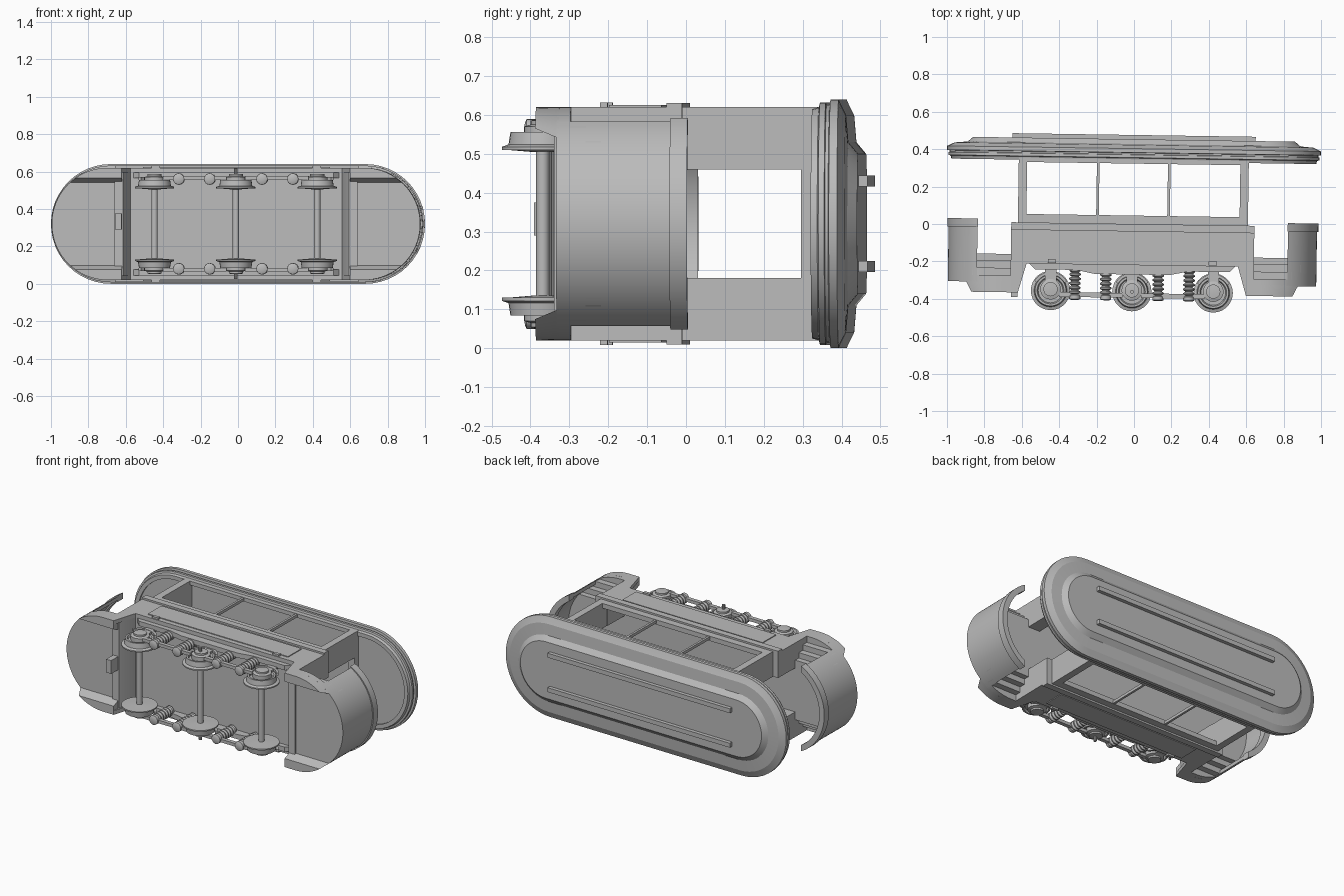
import bpy, bmesh, math
from mathutils import Matrix

if "Cube" in bpy.data.objects:
    bpy.data.objects.remove(bpy.data.objects["Cube"])

# The tram lies on its side: x = length, y = tram height, z = tram width (built around z = 0)
PLACE = Matrix.Translation((-0.006, 0, 0.32)) @ Matrix.Rotation(-0.015, 4, 'Z')
grey = bpy.data.materials.new("light_grey")
grey.diffuse_color = (0.5, 0.5, 0.5, 1)
grey.use_nodes = True
grey.node_tree.nodes["Principled BSDF"].inputs["Base Color"].default_value = grey.diffuse_color


def loft(name, rings, angle=30):
    """Skin a list of equal-length loops and cap both ends."""
    bm = bmesh.new()
    loops = [[bm.verts.new(p) for p in r] for r in rings]
    n = len(loops[0])
    for a, b in zip(loops, loops[1:]):
        for i in range(n):
            j = (i + 1) % n
            bm.faces.new((a[i], a[j], b[j], b[i]))
    bm.faces.new(loops[0][::-1])
    bm.faces.new(loops[-1])
    bmesh.ops.recalc_face_normals(bm, faces=bm.faces)
    me = bpy.data.meshes.new(name)
    bm.to_mesh(me)
    bm.free()
    me.transform(PLACE)
    me.materials.append(grey)
    me.shade_smooth()
    me.set_sharp_from_angle(angle=math.radians(angle))
    ob = bpy.data.objects.new(name, me)
    bpy.context.collection.objects.link(ob)
    return ob


def box(name, x0, x1, y0, y1, z0, z1):
    pts = [(x0, y0), (x1, y0), (x1, y1), (x0, y1)]
    return loft(name, [[(x, y, z) for x, y in pts] for z in (z0, z1)])


def side_prism(name, pts, z0, z1):
    return loft(name, [[(x, y, z) for x, y in pts] for z in (z0, z1)])


def plan_prism(name, pts, y0, y1):
    return loft(name, [[(x, y, z) for x, z in pts] for y in (y0, y1)])


def lathe(name, x, c, profile, axis='z', seg=28):
    """Profile of (radius, position along axis); c is the other centre coordinate."""
    rings = []
    for r, h in profile:
        ring = []
        for i in range(seg):
            a = 2 * math.pi * i / seg
            p, q = r * math.cos(a), r * math.sin(a)
            ring.append((x + p, c + q, h) if axis == 'z' else (x + p, h, c + q))
        rings.append(ring)
    return loft(name, rings)


def stadium(d, y, seg=24):
    r = 0.32 - d
    out = []
    for sx, start in ((1, -90), (-1, 90)):
        for i in range(seg + 1):
            a = math.radians(start + 180 * i / seg)
            out.append((sx * 0.68 + r * math.cos(a), y, r * math.sin(a)))
    return out


CX, R = 0.685, 0.30   # centre and radius of the rounded platform ends


def platform_plan(s, hw, x0, seg=32):
    pts = [(s * x0, -hw)]
    for i in range(seg + 1):
        a = math.radians(-90 + 180 * i / seg)
        pts.append((s * (CX + R * math.cos(a)), max(-hw, min(hw, R * math.sin(a)))))
    return pts + [(s * x0, hw)]


def arc_band(s, r0, r1, xcut, seg=32):
    pts = []
    for r, sign in ((r1, 1), (r0, -1)):
        m = math.acos((xcut - CX) / r)
        pts += [(s * (CX + r * math.cos(t)), r * math.sin(t))
                for t in (sign * m * (2 * i / seg - 1) for i in range(seg + 1))]
    return pts


# Roof: recessed underside, stepped rim, raised centre and two ribs
loft("roof", [stadium(d, y) for d, y in (
    (0.05, 0.345), (0.05, 0.335), (0.025, 0.335), (0.02, 0.352), (0.008, 0.355),
    (0.008, 0.37), (0.014, 0.372), (0.014, 0.38), (0, 0.382), (0, 0.403),
    (0.012, 0.408), (0.04, 0.422), (0.11, 0.428), (0.14, 0.453))], 20)
for z in (-0.11, 0.11):
    box("roof_rib", -0.65, 0.65, 0.45, 0.476, z - 0.014, z + 0.014)

# Cabin floor
box("cabin_floor", -0.6, 0.6, -0.22, -0.17, -0.29, 0.29)

# Cabin sides
for s in (-1, 1):
    def zs(a, b):
        return (a, b) if s > 0 else (-b, -a)
    half = [(0.65, 0), (0.65, -0.36), (0.61, -0.375), (0.565, -0.22)]
    side_prism("side_wall", half + [(-x, y) for x, y in half[::-1]], *zs(0.275, 0.30))
    box("window_sill", -0.615, 0.615, 0, 0.045, *zs(0.27, 0.30))
    box("window_header", -0.615, 0.615, 0.323, 0.346, *zs(0.275, 0.30))
    for x in (-0.19, 0.19):
        box("window_post", x - 0.007, x + 0.007, 0.04, 0.33, *zs(0.28, 0.298))
    box("belt_rail", -0.65, 0.65, -0.04, 0.0, *zs(0.295, 0.311))
    box("side_panel", -0.5, 0.5, -0.19, -0.055, *zs(0.295, 0.305))
    for x in (-0.43, 0.43):
        box("side_lug", x - 0.022, x + 0.022, -0.215, -0.195, *zs(0.295, 0.312))

    # Underframe beam, stays and tie bars
    side_prism("underframe_beam", [(-0.55, -0.22), (0.55, -0.22), (0.52, -0.25), (0.3, -0.25),
               (0.2, -0.27), (-0.2, -0.27), (-0.3, -0.25), (-0.52, -0.25)], *zs(0.245, 0.275))
    for x in (-0.22, 0.22):
        box("tie_bar", x - 0.17, x + 0.17, -0.395, -0.37, *zs(0.235, 0.255))

    # Coil springs with end caps
    for x in (-0.305, -0.14, 0.14, 0.305):
        prof = [(0.02, -0.41), (0.03, -0.405), (0.03, -0.385)]
        for i in range(5):
            y = -0.38 + i * 0.024
            prof += [(0.02, y), (0.031, y + 0.007), (0.031, y + 0.014), (0.02, y + 0.021)]
        lathe("spring", x, s * 0.24, prof + [(0.03, -0.255), (0.03, -0.24)], 'y', 16)

    # Wheels, axle boxes and guards
    for x in (-0.435, 0, 0.435):
        lathe("wheel", x, -0.362, [(r, s * z) for r, z in (
            (0.03, 0.185), (0.09, 0.19), (0.105, 0.19), (0.105, 0.198), (0.088, 0.204),
            (0.083, 0.236), (0.072, 0.236), (0.066, 0.222), (0.04, 0.222))])
        lathe("axle_box", x, -0.355, [(r, s * z) for r, z in (
            (0.055, 0.22), (0.055, 0.25), (0.038, 0.255), (0.038, 0.266), (0.015, 0.268))])
        arch = [(x + r * math.cos(t), -0.362 + r * math.sin(t))
                for r, k in ((0.1, 1), (0.085, -1))
                for t in (math.radians(90 + k * (i * 10 - 60)) for i in range(13))]
        side_prism("wheel_guard", arch, *zs(0.236, 0.252))
        box("axle_box_mount", x - 0.03, x + 0.03, -0.35, -0.23, *zs(0.237, 0.25))
    lathe("axle_pin", 0, -0.362, [(0.01, s * 0.26), (0.01, s * 0.295)], seg=10)

for x in (-0.435, 0, 0.435):
    lathe("axle", x, -0.362, [(0.017, -0.2), (0.017, 0.2)], seg=16)

# Both ends: bulkhead, end wall, platform, steps and balcony
for s in (-1, 1):
    side_prism("bulkhead", [(s * x, y) for x, y in (
        (0.565, -0.22), (0.605, -0.33), (0.65, -0.33), (0.65, -0.17), (0.565, -0.17))], -0.28, 0.28)
    xs = sorted((s * 0.57, s * 0.615))
    xl = sorted((s * 0.567, s * 0.65))
    for z0, z1 in ((-0.30, -0.14), (0.14, 0.30)):
        box("end_wall", *xs, -0.01, 0.346, z0, z1)
        box("end_wall_base", *xl, -0.2, 0.0, z0, z1)
    box("door_header", *xs, 0.305, 0.346, -0.14, 0.14)

    # Platform with steps descending to both sides
    for hw, y0, y1 in ((0.30, -0.32, -0.285), (0.26, -0.285, -0.245),
                       (0.225, -0.245, -0.205), (0.19, -0.205, -0.17)):
        plan_prism("platform_step", platform_plan(s, hw, 0.61), y0, y1)
    # Low boxes under the steps with a sloped inner face
    for m in (-1, 1):
        def foot(zin):
            a0 = math.asin(zin / R)
            arc = [a0 + (math.pi / 2 - a0) * i / 10 for i in range(11)]
            return [(s * 0.61, zin)] + [(s * (CX + R * math.cos(a)), R * math.sin(a)) for a in arc] \
                + [(s * 0.61, R)]
        loft("step_box", [[(x, y, m * z) for x, z in foot(zin)]
                          for y, zin in ((-0.315, 0.22), (-0.375, 0.245))])
    # Curved balcony wall and its rail
    plan_prism("balcony_wall", arc_band(s, R - 0.02, R, 0.83), -0.32, 0.0)
    plan_prism("balcony_rail", arc_band(s, R - 0.028, R + 0.007, 0.828), -0.028, 0.017)

# Block beneath one platform
box("coupling_block", -0.645, -0.61, -0.4, -0.31, -0.03, 0.055)
